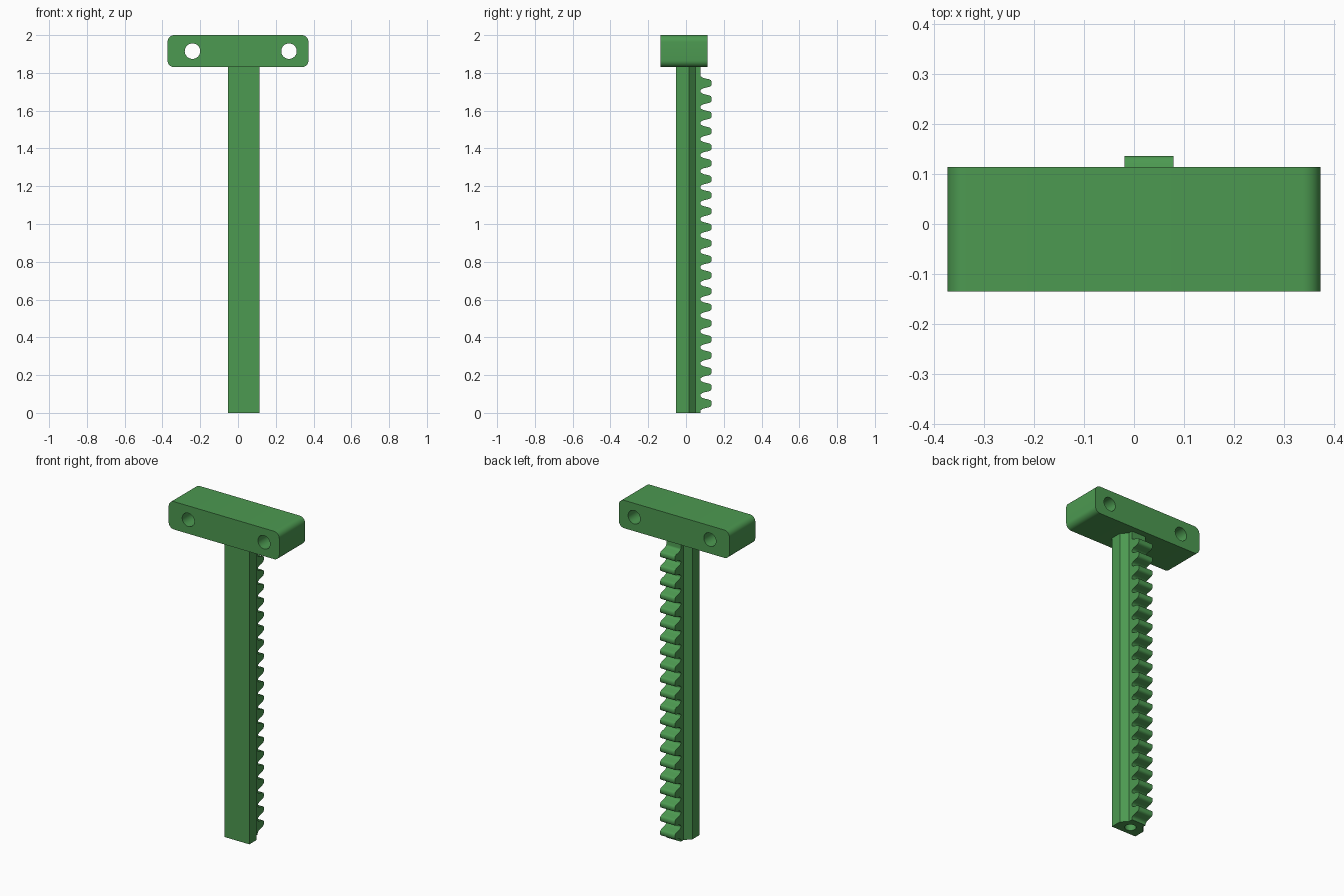
import bpy, bmesh, math
from mathutils import Vector

if "Cube" in bpy.data.objects:
    bpy.data.objects.remove(bpy.data.objects["Cube"])

green = bpy.data.materials.new("green plastic")
green.diffuse_color = (0.073, 0.32, 0.082, 1)
green.use_nodes = True
green.node_tree.nodes["Principled BSDF"].inputs["Base Color"].default_value = green.diffuse_color


def prism(name, points, extrude):
    """Face through 3D points, extruded along a vector."""
    bm = bmesh.new()
    face = bm.faces.new([bm.verts.new(p) for p in points])
    new = bmesh.ops.extrude_face_region(bm, geom=[face])["geom"]
    verts = [v for v in new if isinstance(v, bmesh.types.BMVert)]
    bmesh.ops.translate(bm, verts=verts, vec=Vector(extrude))
    bmesh.ops.recalc_face_normals(bm, faces=bm.faces)
    mesh = bpy.data.meshes.new(name)
    bm.to_mesh(mesh)
    bm.free()
    mesh.materials.append(green)
    obj = bpy.data.objects.new(name, mesh)
    bpy.context.collection.objects.link(obj)
    return obj


def smooth(obj, angle=35):
    bpy.ops.object.select_all(action='DESELECT')
    obj.select_set(True)
    bpy.context.view_layer.objects.active = obj
    bpy.ops.object.shade_smooth_by_angle(angle=math.radians(angle))


def circle(r, n=32):
    return [(r * math.cos(2 * math.pi * i / n), r * math.sin(2 * math.pi * i / n))
            for i in range(n)]


def drill(obj, cutter):
    """Cut the hole, then discard the cutter."""
    mod = obj.modifiers.new("hole", 'BOOLEAN')
    mod.operation, mod.solver, mod.object = 'DIFFERENCE', 'EXACT', cutter
    bpy.ops.object.select_all(action='DESELECT')
    obj.select_set(True)
    bpy.context.view_layer.objects.active = obj
    bpy.ops.object.modifier_apply(modifier=mod.name)
    bpy.data.objects.remove(cutter)


# Crossbar with rounded corners and two through holes
half, low, high, rad = 0.373, 1.83, 2.0, 0.036
outline = []
for cx, cz, start in ((half - rad, high - rad, 0), (-half + rad, high - rad, 90),
                      (-half + rad, low + rad, 180), (half - rad, low + rad, 270)):
    for i in range(9):
        a = math.radians(start + i * 90 / 8)
        outline.append((cx + rad * math.cos(a), -0.135, cz + rad * math.sin(a)))
crossbar = prism("crossbar", outline, (0, 0.249, 0))
for hx in (-0.241, 0.27):
    drill(crossbar, prism("bar_hole_cutter",
          [(hx + x, -0.3, 1.915 + z) for x, z in circle(0.041)], (0, 0.6, 0)))
smooth(crossbar)

# Stem with chamfered back corners and a screw hole in the bottom
mid = 0.03
side = [(0.084, -0.053), (0.084, 0.015), (0.049, 0.05)]
section = [(mid + x, y, 0) for x, y in side] + [(mid - x, y, 0) for x, y in reversed(side)]
stem = prism("stem", section, (0, 0, 1.83))
drill(stem, prism("stem_hole_cutter",
      [(mid + x, 0.005 + y, -0.1) for x, y in circle(0.032)], (0, 0, 0.3)))
smooth(stem)

# Gear rack: one tooth profile (depth, half height) repeated up the back
flank = [(0.077, 0.0418), (0.078, 0.036), (0.084, 0.031), (0.093, 0.027),
         (0.122, 0.020), (0.130, 0.0165), (0.1355, 0.010)]
pitch, first = 0.0848, 0.05
profile = [(0.05, 0.0), (0.077, 0.0)]
for i in range(21):
    z = first + i * pitch
    profile += [(y, z - h) for y, h in flank] + [(y, z + h) for y, h in reversed(flank)]
profile += [(0.077, 1.83), (0.05, 1.83)]
rack = prism("gear_rack", [(mid - 0.049, y, z) for y, z in profile], (0.098, 0, 0))
smooth(rack, 50)
